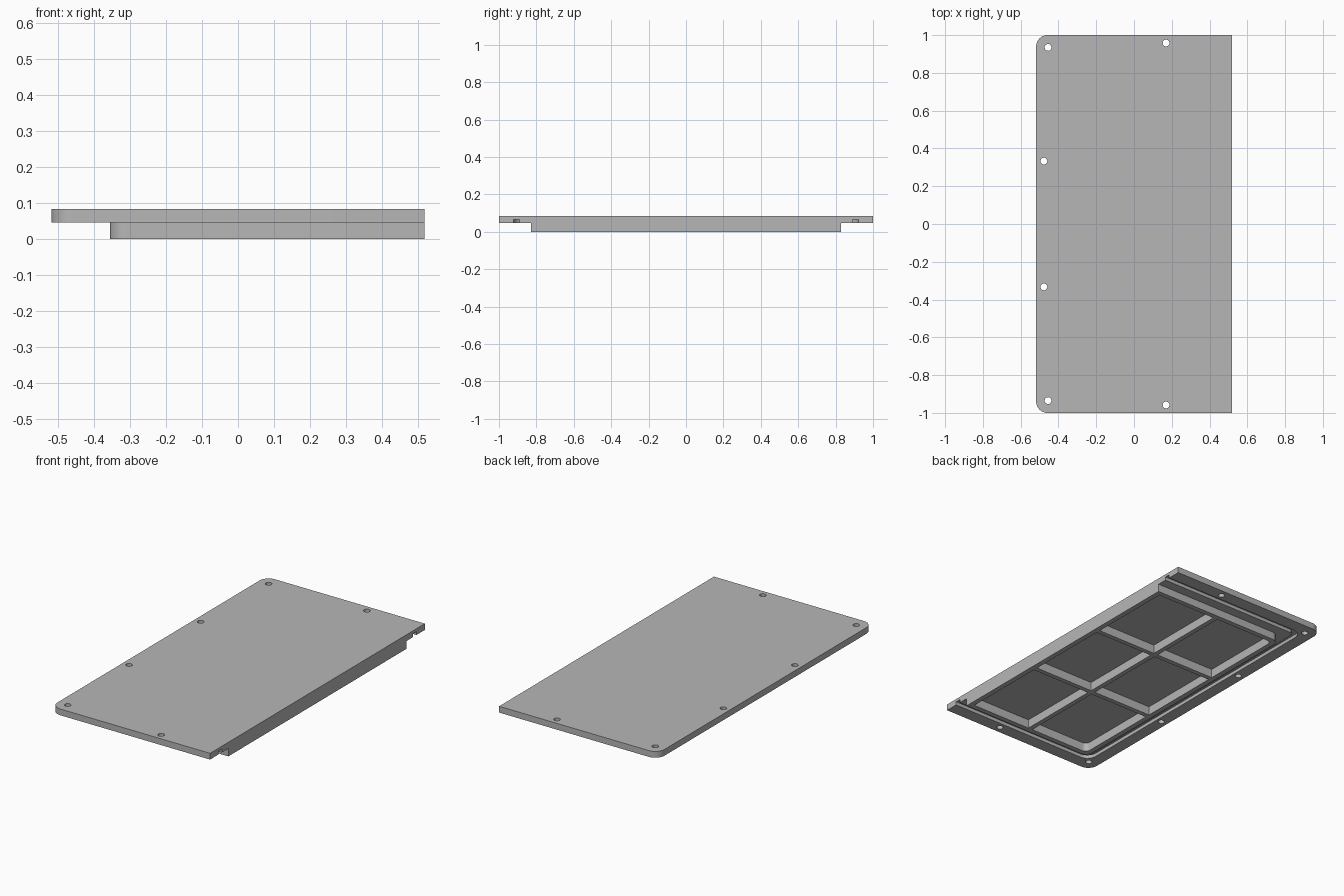
import bpy, bmesh, math
from mathutils import Vector

cube = bpy.data.objects.get("Cube")
if cube:
    bpy.data.objects.remove(cube, do_unlink=True)

grey = bpy.data.materials.new("mid grey")
grey.use_nodes = True
grey.diffuse_color = (0.47, 0.47, 0.47, 1)
grey.node_tree.nodes["Principled BSDF"].inputs["Base Color"].default_value = (0.47, 0.47, 0.47, 1)

TOP, LEDGE, EDGE = 0.083, 0.046, 0.518


def outline(x0, x1, y0, y1, r_front=0.0, r_back=0.0, steps=10):
    """Rectangle outline with optional rounding of its two -x corners."""
    pts = [(x1, y0), (x1, y1)]
    for r, cy, start in ((r_back, y1 - r_back, 90), (r_front, y0 + r_front, 180)):
        for i in range(steps + 1 if r else 1):
            a = math.radians(start + 90 * i / steps)
            pts.append((x0 + r + r * math.cos(a), cy + r * math.sin(a)) if r
                       else (x0, cy))
    return pts


def circle(x, y, r, n=24):
    return [(x + r * math.cos(math.tau * i / n), y + r * math.sin(math.tau * i / n))
            for i in range(n)]


def prism(name, pts, z0, z1):
    bm = bmesh.new()
    base = bm.faces.new([bm.verts.new((x, y, z0)) for x, y in pts])
    ext = bmesh.ops.extrude_face_region(bm, geom=[base])
    bmesh.ops.translate(bm, vec=Vector((0, 0, z1 - z0)),
                        verts=[g for g in ext["geom"] if isinstance(g, bmesh.types.BMVert)])
    bmesh.ops.recalc_face_normals(bm, faces=bm.faces)
    mesh = bpy.data.meshes.new(name)
    bm.to_mesh(mesh)
    bm.free()
    mesh.materials.append(grey)
    obj = bpy.data.objects.new(name, mesh)
    bpy.context.collection.objects.link(obj)
    return obj


def combine(target, tool, operation):
    """Apply a boolean and remove the tool object."""
    mod = target.modifiers.new("boolean", 'BOOLEAN')
    mod.operation, mod.solver, mod.object = operation, 'EXACT', tool
    bpy.context.view_layer.objects.active = target
    bpy.ops.object.modifier_apply(modifier=mod.name)
    bpy.data.objects.remove(tool, do_unlink=True)


# Flat cover plate with the raised block under it
cover = prism("cover_plate", outline(-EDGE, EDGE, -1, 1, 0.06, 0.06), LEDGE, TOP)
block = prism("block", outline(-0.355, EDGE, -0.83, 0.83, 0.045, 0.045), 0, 0.06)
combine(cover, block, 'UNION')

# Two by three pockets, leaving a rim and thin ribs
WALL, RIB, FLOOR = 0.03, 0.028, 0.052
px0, px1, py0, py1 = -0.355 + WALL, EDGE - WALL, -0.83 + WALL, 0.83 - WALL
w = (px1 - px0 - RIB) / 2
d = (py1 - py0 - 2 * RIB) / 3
for col in range(2):
    for row in range(3):
        x, y = px0 + col * (w + RIB), py0 + row * (d + RIB)
        front = 0.03 if col == 0 and row == 0 else 0
        back = 0.03 if col == 0 and row == 2 else 0
        combine(cover, prism("pocket", outline(x, x + w, y, y + d, front, back), -0.02, FLOOR),
                'DIFFERENCE')

# Seal groove running around three sides of the block
groove = prism("groove", outline(-0.445, 0.6, -0.922, 0.922, 0.06, 0.06), 0.03, 0.066)
inner = prism("groove_core", outline(-0.413, 0.7, -0.89, 0.89, 0.03, 0.03), 0.01, 0.09)
combine(groove, inner, 'DIFFERENCE')
combine(cover, groove, 'DIFFERENCE')

# Screw holes, mirrored front to back
for x, y in ((-0.455, 0.935), (0.17, 0.958), (-0.477, 0.333)):
    for side in (-1, 1):
        combine(cover, prism("hole", circle(x, side * y, 0.018), 0, 0.12), 'DIFFERENCE')

# Smooth round corners, crisp edges
bpy.ops.object.select_all(action='DESELECT')
cover.select_set(True)
bpy.context.view_layer.objects.active = cover
bpy.ops.object.shade_smooth_by_angle(angle=math.radians(30))
